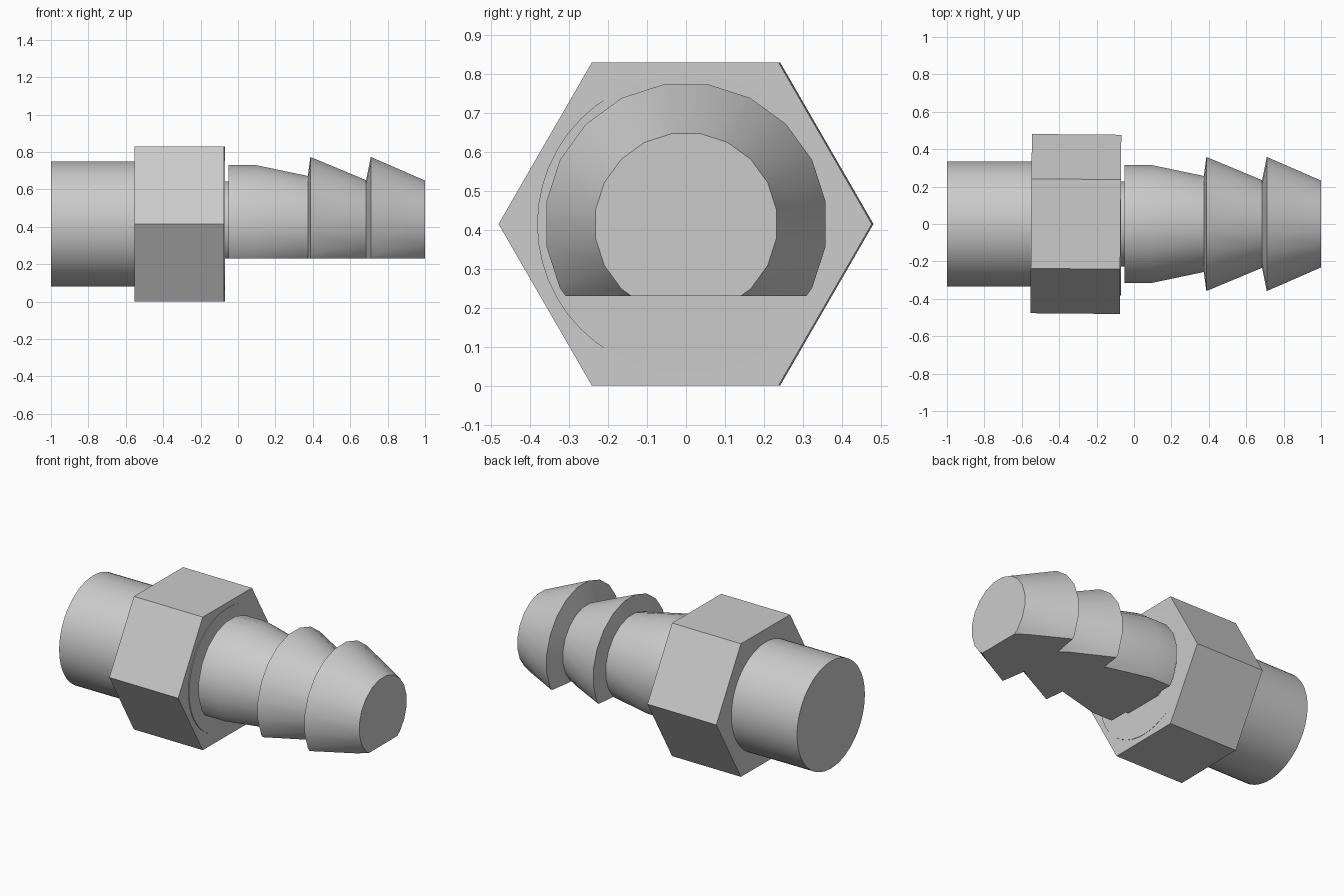
import bpy, bmesh, math
from mathutils import Matrix, Vector

if "Cube" in bpy.data.objects:
    bpy.data.objects.remove(bpy.data.objects["Cube"])

AXIS_Z = 0.415   # height of the common centre line (runs along x)

steel = bpy.data.materials.new("plain_grey")
steel.diffuse_color = (0.6, 0.6, 0.6, 1)
steel.use_nodes = True
steel.node_tree.nodes["Principled BSDF"].inputs["Base Color"].default_value = steel.diffuse_color


def lathe(name, profile, sides, start=0.0, tilt=0.0, cut_z=None):
    """Closed solid of revolution about the x centre line from (x, radius) points."""
    bm = bmesh.new()
    rings = []
    for x, r in profile:
        rings.append([bm.verts.new((x,
                                    r * math.cos(start + 2 * math.pi * i / sides),
                                    AXIS_Z + r * math.sin(start + 2 * math.pi * i / sides)))
                      for i in range(sides)])
    for a, b in zip(rings, rings[1:]):
        for i in range(sides):
            j = (i + 1) % sides
            bm.faces.new((a[i], a[j], b[j], b[i]))
    bm.faces.new(rings[0])
    bm.faces.new(rings[-1])
    if cut_z is not None:
        # slice a flat along the underside and close it
        geom = bm.verts[:] + bm.edges[:] + bm.faces[:]
        bmesh.ops.bisect_plane(bm, geom=geom, plane_co=(0, 0, cut_z),
                               plane_no=(0, 0, 1), clear_inner=True)
        bmesh.ops.edgeloop_fill(bm, edges=[e for e in bm.edges if e.is_boundary])
    if tilt:
        centre = Vector(((profile[0][0] + profile[-1][0]) / 2, 0, 0))
        bmesh.ops.rotate(bm, verts=bm.verts[:], cent=centre,
                         matrix=Matrix.Rotation(tilt, 3, 'Z'))
    bmesh.ops.recalc_face_normals(bm, faces=bm.faces[:])
    mesh = bpy.data.meshes.new(name)
    bm.to_mesh(mesh)
    bm.free()
    mesh.materials.append(steel)
    obj = bpy.data.objects.new(name, mesh)
    bpy.context.collection.objects.link(obj)
    bpy.context.view_layer.objects.active = obj
    obj.select_set(True)
    bpy.ops.object.shade_smooth_by_angle(angle=math.radians(30))
    obj.select_set(False)
    return obj


# Plain round shank
lathe("shank", [(-1.0, 0.334), (-0.54, 0.334)], 64)

# Hexagonal nut, very slightly askew
lathe("hex_nut", [(-0.55, 0.479), (-0.072, 0.479)], 6, tilt=math.radians(-0.5))

# Thin washer face on the nut
lathe("washer_face", [(-0.08, 0.382), (-0.07, 0.382)], 48)

# Neck, sleeve and two barbs, with a flat underside
lathe("barbed_tail", [(-0.072, 0.23), (-0.05, 0.23), (-0.05, 0.32), (0.09, 0.32),
                      (0.373, 0.26), (0.387, 0.363), (0.685, 0.237),
                      (0.71, 0.363), (1.0, 0.235)],
      20, start=math.radians(9), cut_z=0.23)
